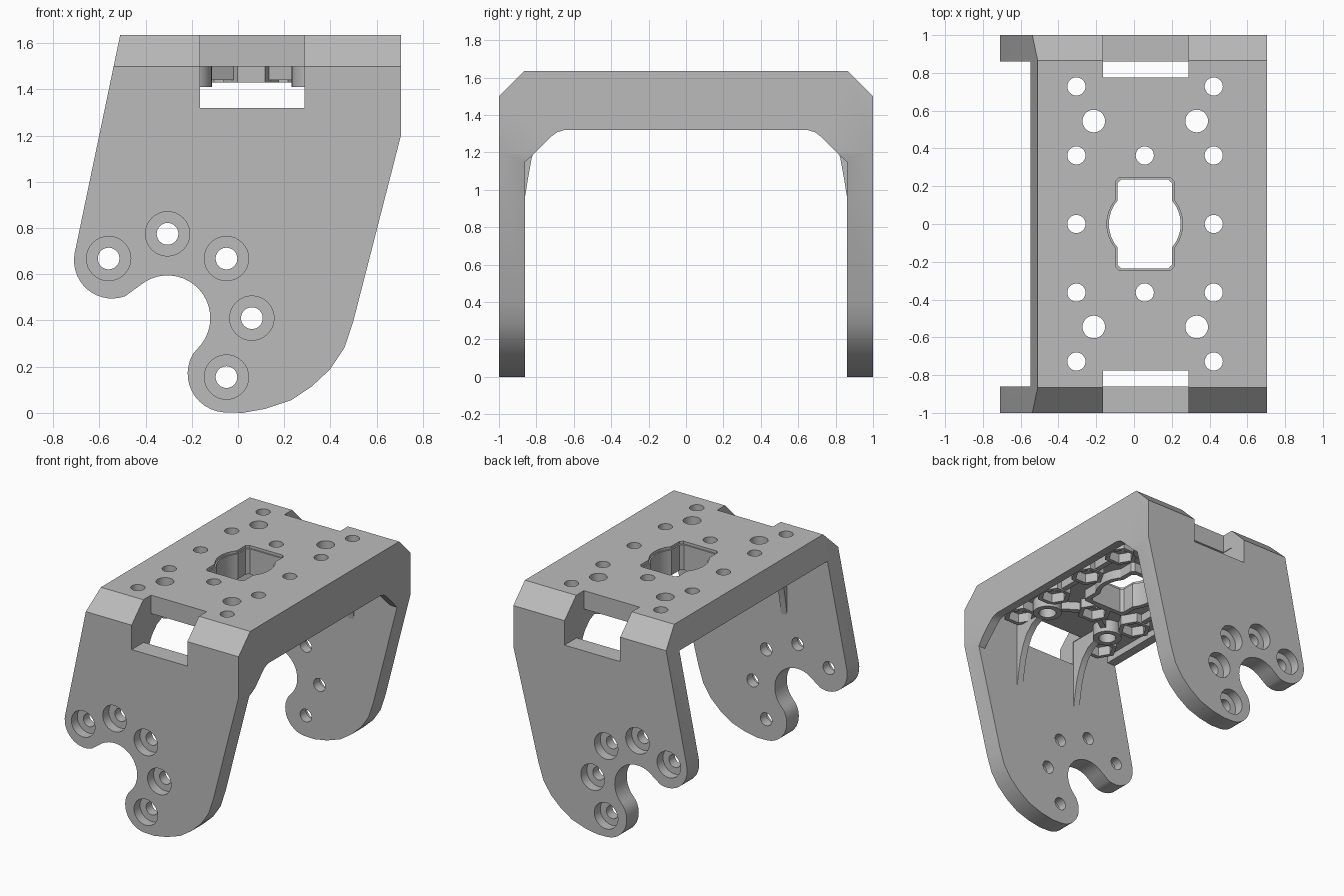
import bpy, bmesh, math
from mathutils import Vector

cube = bpy.data.objects.get("Cube")
if cube:
    bpy.data.objects.remove(cube, do_unlink=True)

grey = bpy.data.materials.new("plain grey")
grey.use_nodes = True
grey.diffuse_color = (0.5, 0.5, 0.5, 1)
grey.node_tree.nodes["Principled BSDF"].inputs["Base Color"].default_value = (0.5, 0.5, 0.5, 1)

PLACE = {"x": lambda u, v, t: (t, u, v),
         "y": lambda u, v, t: (u, t, v),
         "z": lambda u, v, t: (u, v, t)}


def arc(cx, cy, r, start, end, n):
    angles = [math.radians(start + (end - start) * i / n) for i in range(n + 1)]
    return [(cx + r * math.cos(a), cy + r * math.sin(a)) for a in angles]


def circle(cx, cy, r, n=32):
    return arc(cx, cy, r, 0, 360, n)[:-1]


def rect(u0, u1, v0, v1):
    return [(u0, v0), (u1, v0), (u1, v1), (u0, v1)]


def prism(bm, axis, pts, a, b):
    """Closed profile extruded along an axis."""
    low, high = ([bm.verts.new(PLACE[axis](u, v, t)) for u, v in pts] for t in (a, b))
    bm.faces.new(low)
    bm.faces.new(high)
    for i in range(len(pts)):
        j = (i + 1) % len(pts)
        bm.faces.new((low[i], low[j], high[j], high[i]))


def tube(bm, outer, inner, a, b):
    """Upright ring between two matching loops."""
    o0, o1, i0, i1 = ([bm.verts.new((x, y, z)) for x, y in loop]
                      for loop, z in ((outer, a), (outer, b), (inner, a), (inner, b)))
    for i in range(len(outer)):
        j = (i + 1) % len(outer)
        for p, q in ((o0, o1), (o1, i1), (i1, i0), (i0, o0)):
            bm.faces.new((p[i], p[j], q[j], q[i]))


def finish(bm, name):
    bmesh.ops.recalc_face_normals(bm, faces=bm.faces)
    mesh = bpy.data.meshes.new(name)
    bm.to_mesh(mesh)
    bm.free()
    obj = bpy.data.objects.new(name, mesh)
    bpy.context.collection.objects.link(obj)
    mesh.materials.append(grey)
    return obj


def select(obj):
    bpy.ops.object.select_all(action="DESELECT")
    obj.select_set(True)
    bpy.context.view_layer.objects.active = obj


def cut(target, pieces):
    """Subtract a list of separate prisms from the target."""
    bm = bmesh.new()
    for piece in pieces:
        prism(bm, *piece)
    cutter = finish(bm, "cutter")
    cutter.hide_render = True
    mod = target.modifiers.new("cut", "BOOLEAN")
    mod.operation, mod.solver, mod.object = "DIFFERENCE", "EXACT", cutter
    select(target)
    bpy.ops.object.modifier_apply(modifier=mod.name)
    bpy.data.objects.remove(cutter, do_unlink=True)


# Main dimensions
TOP, SKIN, BOSS = 1.635, 1.5, 1.43
INNER = 0.86
MID = 0.057

# Bracket: side outline swept across the full depth
outline = arc(-0.545, 0.66, 0.165, 168, 290, 14)
outline += arc(-0.305, 0.41, 0.185, 130, -45, 20)
outline += arc(-0.05, 0.17, 0.168, 150, 265, 12)
outline += [(0.02, 0.0), (0.12, 0.018), (0.23, 0.055), (0.32, 0.115), (0.4, 0.19),
            (0.46, 0.28), (0.5, 0.4), (0.705, 1.2), (0.705, TOP), (-0.51, TOP)]
bm = bmesh.new()
prism(bm, "y", outline, -1, 1)
bracket = finish(bm, "bracket")

# Outer corner chamfers
cut(bracket, [("x", [(s * 0.865, TOP), (s * 1.065, 1.435), (s * 1.1, 1.7), (s * 0.8, 1.7)], -1, 1)
              for s in (-1, 1)])

# Opening between the legs, keeping a deep arched rim on the left
arch = [(INNER, -0.1), (INNER, 1.15), (0.82, 1.185), (0.72, 1.285), (0.69, 1.308), (0.65, 1.32)]
arch += [(-y, z) for y, z in reversed(arch)]
cut(bracket, [("x", arch, -1, 1)])
cut(bracket, [("y", rect(-1, 0.64, 0.9, 1.45), -INNER, INNER)])
cut(bracket, [("y", rect(-0.48, 0.64, 1.4, SKIN), -INNER, INNER)])

# Slots through the two top corners
cut(bracket, [("z", rect(-0.165, 0.288, *sorted((s * 0.775, s * 1.1))), 1.32, 1.8) for s in (-1, 1)])

# Leg bores with counterbores on the outside
bores = [(-0.56, 0.668), (-0.305, 0.775), (-0.05, 0.668), (0.06, 0.41), (-0.05, 0.155)]
cut(bracket, [("y", circle(x, z, 0.047), -1.2, 1.2) for x, z in bores])
cut(bracket, [("y", circle(x, z, 0.096), s * 0.93, s * 1.2) for x, z in bores for s in (-1, 1)])

# Plate holes
small = [(x, y) for x in (-0.305, 0.422) for y in (-0.728, -0.363, 0, 0.363, 0.728)]
small += [(MID, y) for y in (-0.363, 0.363)]
large = [(x, y) for x in (-0.213, 0.332) for y in (-0.545, 0.545)]
cut(bracket, [("z", circle(x, y, 0.048), 1.3, 1.8) for x, y in small]
    + [("z", circle(x, y, 0.06), 1.3, 1.8) for x, y in large])


# Central opening: a disc crossed by a rectangle
def opening(grow):
    r, w, h = 0.19 + grow, 0.145 + grow, 0.235 + grow
    half, c = math.degrees(math.acos(w / r)), 0.02
    pts = []
    for s, turn in ((1, 0), (-1, 180)):
        pts += arc(MID, 0, r, turn - half, turn + half, 12)
        pts += [(MID + s * w, s * (h - c)), (MID + s * (w - c), s * h)]
        pts += [(MID - s * (w - c), s * h), (MID - s * w, s * (h - c))]
    return pts


cut(bracket, [("z", opening(0), 1.3, 1.8)])
cut(bracket, [("z", opening(0.01), 1.615, 1.8)])

# Collar under the central opening
bm = bmesh.new()
tube(bm, opening(0.035), opening(0), BOSS, SKIN + 0.01)
collar = finish(bm, "opening_collar")

# Hexagonal nut pockets and round bosses
bm = bmesh.new()
for x, y in small:
    tube(bm, circle(x, y, 0.12, 6), circle(x, y, 0.088, 6), BOSS, SKIN + 0.01)
pockets = finish(bm, "nut_pockets")
bm = bmesh.new()
for x, y in large:
    tube(bm, circle(x, y, 0.1), circle(x, y, 0.06), 1.41, SKIN + 0.01)
bosses = finish(bm, "round_bosses")

# Ribs joining the bosses
bm = bmesh.new()


def rib(p, q):
    p, q = Vector(p), Vector(q)
    along = (q - p).normalized()
    side = Vector((-along.y, along.x)) * 0.02
    p, q = p + along * 0.095, q - along * 0.095
    prism(bm, "z", [p + side, q + side, q - side, p - side], BOSS + 0.01, SKIN + 0.01)


for s in (-1, 1):
    for x in (-0.305, 0.422):
        rib((x, 0), (x, s * 0.363))
    for x in (-0.213, 0.332):
        rib((MID, s * 0.363), (x, s * 0.545))
ribs = finish(bm, "plate_ribs")

# Curved fins running from the round bosses down the legs
bm = bmesh.new()
fin = [(0.63, 1.51), (0.63, 1.42), (0.7, 1.39), (0.76, 1.33), (0.8, 1.25),
       (0.825, 1.17), (0.845, 1.06), (0.861, 0.96), (0.89, 0.96), (0.89, 1.51)]
for s in (-1, 1):
    for x in (-0.195, 0.318):
        prism(bm, "x", [(s * y, z) for y, z in fin], x - 0.025, x + 0.025)
fins = finish(bm, "corner_fins")

for obj in (bracket, collar, pockets, bosses, ribs, fins):
    select(obj)
    bpy.ops.object.shade_smooth_by_angle(angle=math.radians(25))
